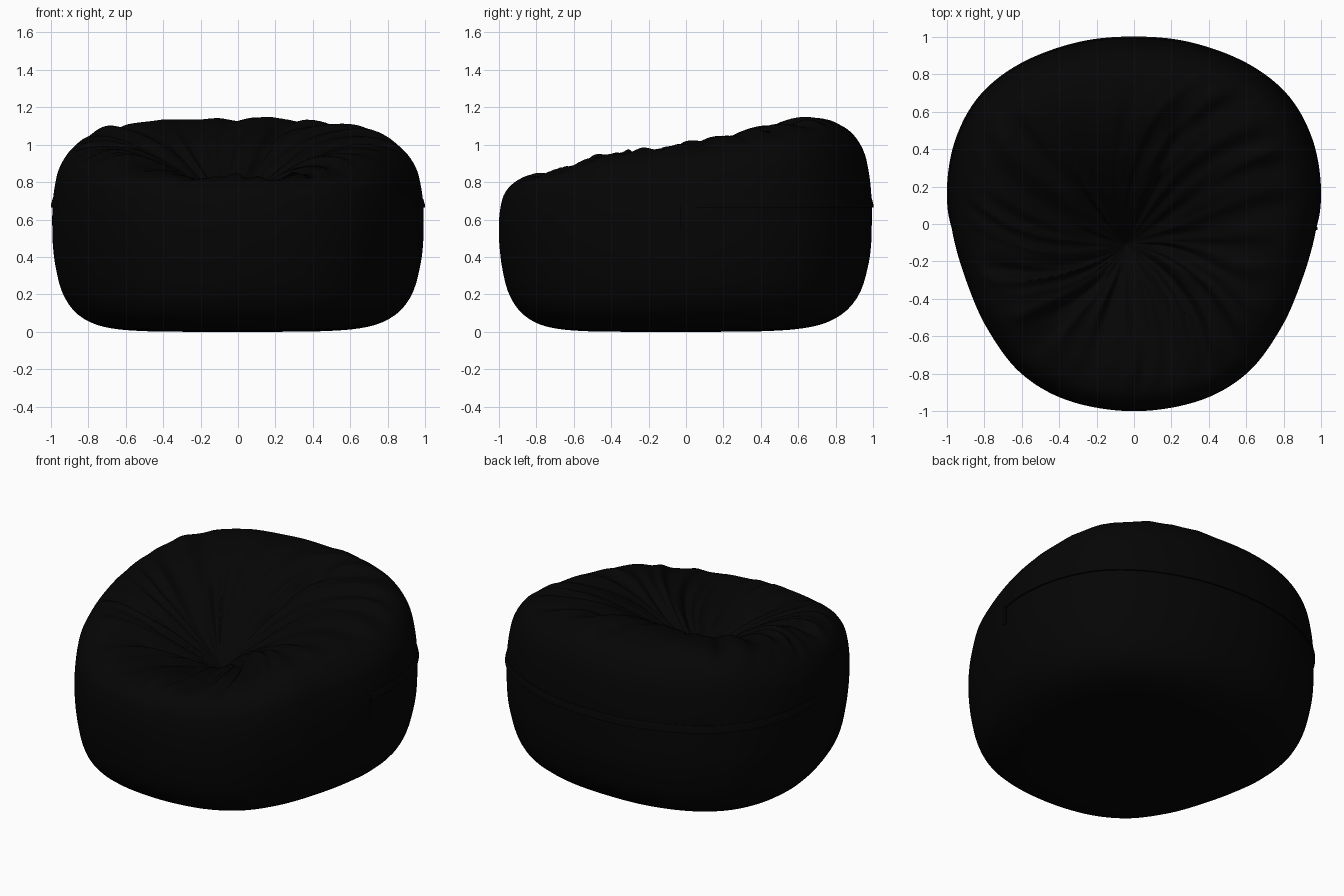
import bpy, bmesh, math
from mathutils import Vector, noise

if "Cube" in bpy.data.objects:
    bpy.data.objects.remove(bpy.data.objects["Cube"])

N = 288                                  # columns round the bag
CENTRE = Vector((-0.04, -0.11, 0))       # pinch point of the seat hollow
DIP = 0.635

fabric = bpy.data.materials.new("black fabric")
fabric.diffuse_color = (0.0015, 0.0015, 0.0015, 1)
fabric.use_nodes = True
fabric.node_tree.nodes["Principled BSDF"].inputs["Base Color"].default_value = fabric.diffuse_color


def catmull(a, b, c, d, t):
    return 0.5 * (2*b + (c-a)*t + (2*a-5*b+4*c-d)*t*t + (3*b-a-3*c+d)*t**3)


def ramp(x, pts):
    """Piecewise linear lookup."""
    if x <= pts[0][0]:
        return pts[0][1]
    for (x0, y0), (x1, y1) in zip(pts, pts[1:]):
        if x <= x1:
            return y0 + (y1-y0) * (x-x0) / (x1-x0)
    return pts[-1][1]


def smooth(x, a, b):
    t = min(1, max(0, (x-a) / (b-a)))
    return t*t*(3-2*t)


# plan outline, right half mirrored to the left
half = [(0, 1), (.3, .97), (.6, .86), (.82, .69), (.95, .46), (.998, .2),
        (.975, -.05), (.9, -.31), (.79, -.56), (.61, -.8), (.35, -.95), (0, -1.006)]
loop = [Vector((x, y, 0)) for x, y in half]
loop += [Vector((-x, y, 0)) for x, y in half[-2:0:-1]]


def outline(s):
    n = len(loop)
    f = (s % 1) * n
    i = int(f)
    return catmull(*[loop[(i+k) % n] for k in (-1, 0, 1, 2)], f-i)


RIM = [(-.85, .82), (-.75, .83), (-.6, .88), (-.42, .95), (-.1, .985), (.1, 1.015),
       (.3, 1.06), (.48, 1.105), (.6, 1.13), (.68, 1.14)]
LOWER = [(0, .004), (.3, .004), (.5, .008), (.66, .022), (.78, .055), (.875, .12),
         (.94, .22), (.975, .35), (.99, .46)]
UPPER = [(.994, .2), (.992, .4), (.98, .58), (.955, .75), (.9, .89), (.82, .97)]


def section(p):
    """Half profile (u, z) from the base centre up the wall and into the hollow."""
    front = smooth(-p.y, .5, 1)
    a = math.atan2(p.y, p.x)
    corner = math.sin(2*a)**2            # fuller shoulders on the diagonals
    rim_u = .70 + .07*max(front, corner)
    h = ramp(CENTRE.y + rim_u*(p.y-CENTRE.y), RIM)
    swell = .022*corner
    pts = [(u + swell*smooth(u, .3, .7)*smooth(.99-u, 0, .15), z) for u, z in LOWER]
    full = max(.5*corner, front)
    pts += [(u + .25*full*(.994-u), .46 + f*(h-.46)) for u, f in UPPER] + [(rim_u, h)]
    for k in range(1, 9):
        s = 1 - k/8
        pts.append((rim_u*s, DIP + (h-DIP) * math.sin(math.pi/2*s)**.95))
    v = [Vector(q) for q in pts]
    v = [v[0]] + v + [v[-1]]
    out = []
    for i in range(1, len(v)-2):
        steps = 3 if i < 8 else 6
        out += [(catmull(*v[i-1:i+3], k/steps), i) for k in range(steps)]
    return out + [(v[-1], len(v)-2)]


def fold(p, u):
    """Swirling gathers that run out from the pinch point."""
    d = p - CENTRE
    a = math.atan2(d.y, d.x)
    b = a + .4*u + .1*math.sin(3*a + 4*u)
    n = noise.noise(Vector((4.2*math.cos(b), 4.2*math.sin(b), 1.3*u)))
    m = noise.noise(Vector((8*math.cos(b)+9, 8*math.sin(b), 2*u)))
    back = math.exp(-((a-1.75)/.4)**2)
    z = (.05*(.32-math.sqrt(n*n+.004)*1.4) + .026*m) * (1-.75*back)
    # one deep crease to the right of the backrest, a softer one on its left
    z -= .045*math.exp(-((a-1.08-.12*u)/.07)**2) * smooth(u, .1, .35) * (1-smooth(u, .55, .8))
    z -= .02*math.exp(-((a-2.3)/.07)**2) * smooth(u, .1, .4)
    return z * smooth(u, .02, .3) * (1 - smooth(u, .74, .95))


def make_object(name, bm, angle=60):
    bmesh.ops.recalc_face_normals(bm, faces=bm.faces)
    me = bpy.data.meshes.new(name)
    bm.to_mesh(me)
    bm.free()
    me.materials.append(fabric)
    ob = bpy.data.objects.new(name, me)
    bpy.context.collection.objects.link(ob)
    bpy.ops.object.select_all(action='DESELECT')
    ob.select_set(True)
    bpy.context.view_layer.objects.active = ob
    bpy.ops.object.shade_smooth_by_angle(angle=math.radians(angle))
    return ob


# bag body
bm = bmesh.new()
columns = []
for j in range(N):
    p = outline(j/N)
    col = []
    for q, i in section(p)[1:-1]:
        co = CENTRE + (p-CENTRE)*q.x
        co.z = q.y + (fold(p, q.x) if i >= 11 else 0)
        col.append(bm.verts.new(co))
    columns.append(col)
base = bm.verts.new((CENTRE.x, CENTRE.y, .004))
pinch = bm.verts.new((CENTRE.x, CENTRE.y, DIP))
for j in range(N):
    a, b = columns[j], columns[(j+1) % N]
    bm.faces.new((base, b[0], a[0]))
    bm.faces.new((pinch, a[-1], b[-1]))
    for k in range(len(a)-1):
        bm.faces.new((a[k], b[k], b[k+1], a[k+1]))
bmesh.ops.translate(bm, verts=bm.verts, vec=(0, 0, -.004))
make_object("bean_bag_body", bm)


def wall(p, z, offset):
    """Point on the outer wall at height z, pushed outwards."""
    prof = [q for q, i in section(p)]
    for q0, q1 in zip(prof, prof[1:]):
        if q0.y <= z <= q1.y:
            u = q0.x + (q1.x-q0.x) * (z-q0.y) / max(1e-6, q1.y-q0.y)
            break
    d = p - CENTRE
    co = CENTRE + d*u + d.normalized()*offset
    co.z = z
    return co


# zip flap round the back, a thin lip with a sharp lower edge
bm = bmesh.new()
rows = []
S = .27                                   # share of the outline to each side of the back
for j in range(121):
    s = -S + 2*S*j/120
    p = outline(s)
    w = smooth(S-abs(s), -.005, .02)
    rows.append([bm.verts.new(wall(p, z, o)) for z, o in
                 ((.662, -.01), (.664, .009*w), (.68, .009*w), (.712, .002*w), (.716, -.01))])
for a, b in zip(rows, rows[1:]):
    for k in range(4):
        bm.faces.new((a[k], b[k], b[k+1], a[k+1]))
bm.faces.new(rows[0])
bm.faces.new(rows[-1])
make_object("zip_flap", bm, 35)

# zip pull hanging at the right end of the flap
bm = bmesh.new()
bmesh.ops.create_cube(bm, size=1)
at = wall(outline(.268), .61, .0)
for v in bm.verts:
    v.co = Vector((v.co.x*.014, v.co.y*.018, v.co.z*.12)) + at
make_object("zip_pull", bm, 30)
